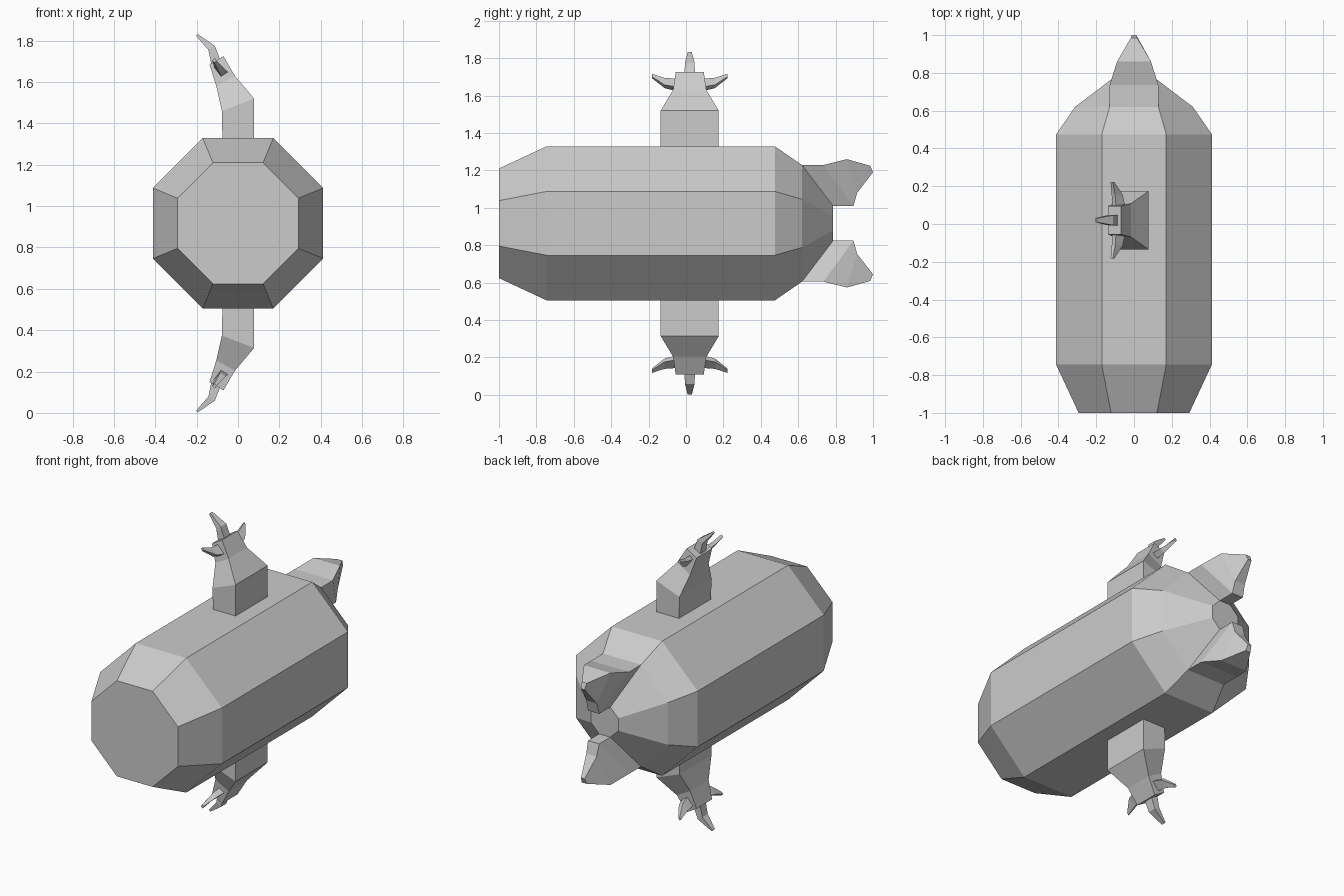
import bpy, bmesh

if "Cube" in bpy.data.objects:
    bpy.data.objects.remove(bpy.data.objects["Cube"])

ZC = 0.917   # height of the body axis
YA = 0.02    # centre of the arms along the body


def loft(name, rings, origin, mirror=(False, False, False)):
    """Skin equal-sized rings of points into a closed, flat-shaded solid."""
    bm = bmesh.new()
    loops = [[bm.verts.new([c - o for c, o in zip(p, origin)]) for p in r] for r in rings]
    for a, b in zip(loops, loops[1:]):
        n = len(a)
        for i in range(n):
            j = (i + 1) % n
            bm.faces.new((a[i], a[j], b[j], b[i]))
    bm.faces.new(loops[0])
    bm.faces.new(loops[-1])
    bmesh.ops.recalc_face_normals(bm, faces=bm.faces)
    me = bpy.data.meshes.new(name)
    bm.to_mesh(me)
    bm.free()
    ob = bpy.data.objects.new(name, me)
    ob.location = origin
    bpy.context.collection.objects.link(ob)
    if any(mirror):
        m = ob.modifiers.new("Mirror", 'MIRROR')
        m.use_axis = mirror
        m.use_mirror_merge = False
    return ob


def octagon(y, r):
    h = r * 0.4142
    pts = [(h, r), (r, h), (r, -h), (h, -r), (-h, -r), (-r, -h), (-r, h), (-h, r)]
    return [(x, y, ZC + z) for x, z in pts]


def slab(left, right, half):
    """Section across an arm: two (x, z) points spread along y."""
    return [(left[0], YA - half, left[1]), (right[0], YA - half, right[1]),
            (right[0], YA + half, right[1]), (left[0], YA + half, left[1])]


def trapezoid(top, top_half, low, low_half):
    """Section across a tail fin: two (y, z) points spread along x."""
    return [(-top_half, *top), (top_half, *top), (low_half, *low), (-low_half, *low)]


# Octagonal body with tapered ends
loft("body", [octagon(y, r) for y, r in
              [(-1, 0.293), (-0.745, 0.412), (0.475, 0.412), (0.62, 0.312), (0.787, 0.092)]],
     (0, 0, ZC))

# Tail fins drawn out of the upper and lower rear cone faces
loft("tail_fin", [
    trapezoid((0.62, 1.229), 0.129, (0.787, 1.009), 0.038),
    trapezoid((0.735, 1.229), 0.129, (0.895, 1.009), 0.038),
    trapezoid((0.86, 1.26), 0.09, (0.915, 1.08), 0.035),
    trapezoid((0.985, 1.225), 0.017, (1.0, 1.19), 0.012),
], (0, 0, ZC), (False, False, True))

# Bent arms above and below
loft("arm", [
    slab((-0.075, 1.31), (0.078, 1.31), 0.155),
    slab((-0.078, 1.46), (0.078, 1.52), 0.155),
    slab((-0.105, 1.58), (-0.015, 1.63), 0.089),
    slab((-0.138, 1.685), (-0.07, 1.725), 0.075),
], (0, YA, ZC), (False, False, True))

# Middle claws
loft("middle_claw", [
    slab((-0.128, 1.68), (-0.085, 1.705), 0.028),
    slab((-0.143, 1.755), (-0.112, 1.775), 0.026),
    slab((-0.203, 1.824), (-0.195, 1.832), 0.011),
], (0, YA, ZC), (False, False, True))

# Side claws, curling outward and up
claw = [
    (0.065, [(-0.115, 1.67), (-0.095, 1.69), (-0.045, 1.645), (-0.08, 1.622)]),
    (0.135, [(-0.118, 1.682), (-0.100, 1.695), (-0.060, 1.658), (-0.088, 1.640)]),
    (0.203, [(-0.124, 1.705), (-0.112, 1.717), (-0.104, 1.702), (-0.114, 1.694)]),
]
loft("side_claw", [[(x, YA + d, z) for x, z in pts] for d, pts in claw],
     (0, YA, ZC), (False, True, True))
